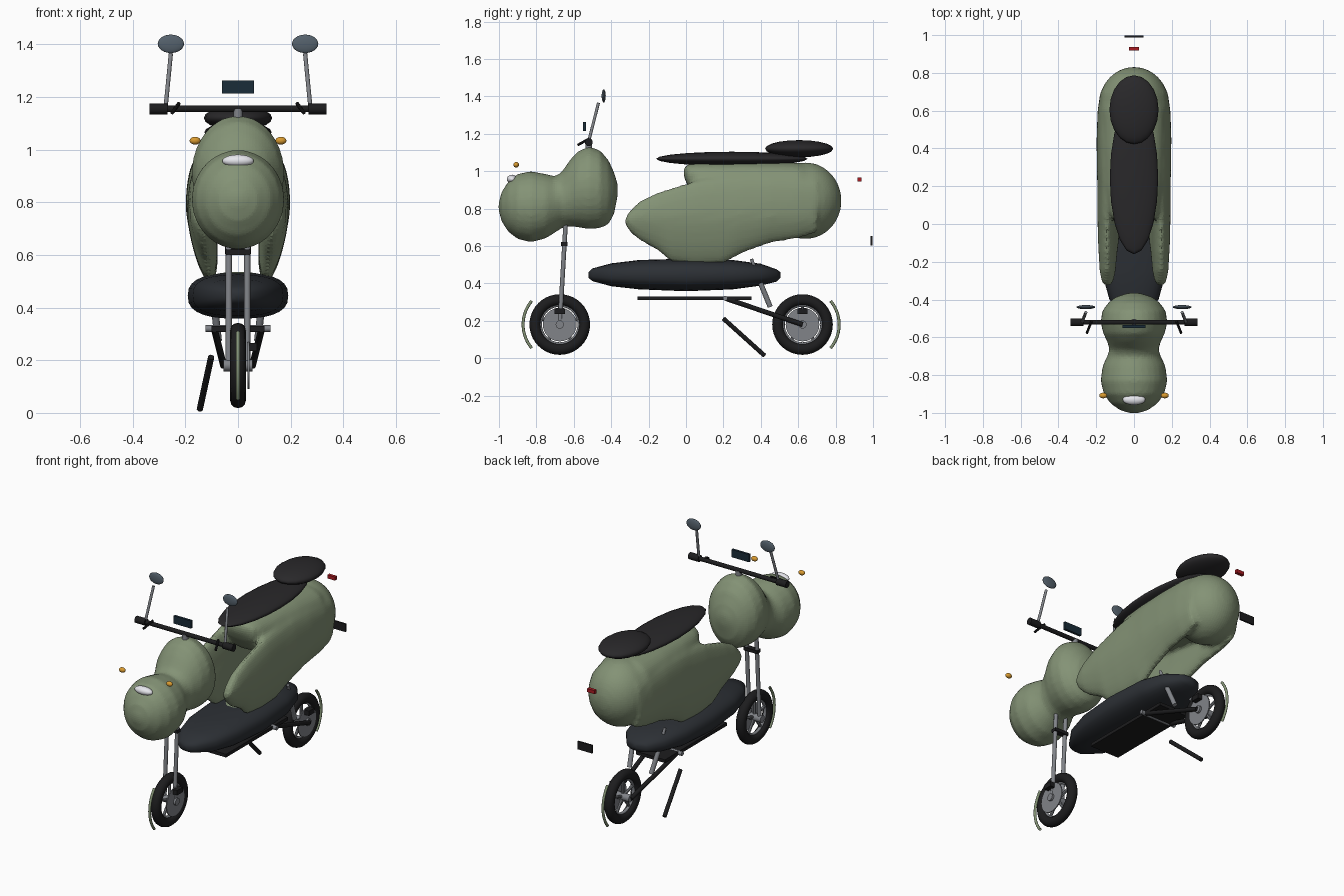
import bpy, math
from mathutils import Vector
from math import sin, cos, pi

if "Cube" in bpy.data.objects:
    bpy.data.objects.remove(bpy.data.objects["Cube"])


def mat(name, r, g, b):
    m = bpy.data.materials.new(name)
    m.diffuse_color = (r, g, b, 1)
    m.use_nodes = True
    m.node_tree.nodes["Principled BSDF"].inputs["Base Color"].default_value = m.diffuse_color
    return m


GREEN = mat("sage_paint", .23, .29, .18)
BLACK = mat("black", .012, .012, .013)
SEAT = mat("seat_vinyl", .022, .021, .023)
BOARD = mat("board_grey", .025, .029, .035)
STEEL = mat("steel", .22, .23, .25)
GLASS = mat("mirror_glass", .09, .12, .15)
SCREEN = mat("screen", .01, .025, .04)
WHITE = mat("lamp_white", .8, .8, .85)
AMBER = mat("amber", .7, .33, .03)
RED = mat("red", .4, .01, .015)


def finish(o, name, m, angle=35):
    o.name = name
    o.data.materials.clear()
    o.data.materials.append(m)
    bpy.ops.object.select_all(action='DESELECT')
    o.select_set(True)
    bpy.context.view_layer.objects.active = o
    bpy.ops.object.shade_smooth_by_angle(angle=math.radians(angle))
    return o


def box(name, loc, size, m):
    bpy.ops.mesh.primitive_cube_add(size=1, location=loc)
    o = bpy.context.object
    o.scale = size
    return finish(o, name, m)


def blob(name, loc, r, m, seg=24, rings=12):
    bpy.ops.mesh.primitive_uv_sphere_add(segments=seg, ring_count=rings, radius=1, location=loc)
    o = bpy.context.object
    o.scale = r
    return finish(o, name, m)


def rod(name, a, b, r, m, seg=16):
    a, b = Vector(a), Vector(b)
    d = b - a
    bpy.ops.mesh.primitive_cylinder_add(vertices=seg, radius=r, depth=d.length, location=(a + b) / 2)
    o = bpy.context.object
    o.rotation_euler = d.to_track_quat('Z', 'Y').to_euler()
    return finish(o, name, m)


def torus(name, y, R, r, m):
    bpy.ops.mesh.primitive_torus_add(major_segments=40, minor_segments=12, major_radius=R,
                                     minor_radius=r, location=(0, y, .18), rotation=(0, pi / 2, 0))
    return finish(bpy.context.object, name, m)


def loft(name, rows, m, xc=0, power=2.0, lean=0, n=28):
    """Skin rows of (y, top, bottom, half width) with rounded cross-sections."""
    vs, fs = [], []
    e = 2 / power
    for y, t, b, w in rows:
        for i in range(n):
            a = 2 * pi * i / n
            c, s = cos(a), sin(a)
            z = (t + b) / 2 + (t - b) / 2 * math.copysign(abs(s) ** e, s)
            shift = lean * min(0, z - .75) * (1 if xc > 0 else -1)
            vs.append((xc + shift + w * math.copysign(abs(c) ** e, c), y, z))
    for k in range(len(rows) - 1):
        for i in range(n):
            j = (i + 1) % n
            fs.append((k * n + i, k * n + j, k * n + n + j, k * n + n + i))
    fs.append(tuple(range(n))[::-1])
    fs.append(tuple(range((len(rows) - 1) * n, len(rows) * n)))
    me = bpy.data.meshes.new(name)
    me.from_pydata(vs, [], fs)
    o = bpy.data.objects.new(name, me)
    bpy.context.collection.objects.link(o)
    return finish(o, name, m, 60)


def fuse(parts, name, voxel, smooth):
    bpy.ops.object.select_all(action='DESELECT')
    for p in parts:
        p.select_set(True)
    bpy.context.view_layer.objects.active = parts[0]
    bpy.ops.object.join()
    o = parts[0]
    o.modifiers.clear()
    o.modifiers.new("fuse", 'REMESH').voxel_size = voxel
    sm = o.modifiers.new("soften", 'SMOOTH')
    sm.factor, sm.iterations = .5, smooth
    finish(o, name, GREEN, 80)


# front cowl: headlight pod blending into the steering column shell
cowl = loft("cowl", [(-1.002, .83, .79, .02), (-.985, .89, .73, .075), (-.95, .945, .675, .125),
                     (-.9, .985, .637, .16), (-.83, 1.0, .62, .177), (-.75, .985, .64, .166),
                     (-.7, .972, .672, .142), (-.665, .995, .695, .13), (-.62, 1.06, .705, .143),
                     (-.58, 1.105, .7, .163), (-.52, 1.132, .69, .177), (-.46, 1.112, .695, .168),
                     (-.415, 1.06, .715, .135), (-.385, .995, .77, .095), (-.365, .93, .87, .03)], GREEN)
fuse([cowl], "front_cowl", .012, 6)

# rear body: two side panels, seat core and round tail fused together
panel = [(-.325, .75, .715, .015), (-.305, .785, .68, .03), (-.25, .84, .63, .04), (-.15, .888, .575, .046),
         (-.08, .91, .515, .05), (.05, .95, .495, .052), (.2, .97, .505, .052), (.3, .98, .56, .054),
         (.45, .98, .615, .055), (.6, .97, .64, .05), (.7, .95, .67, .035)]
core = [(-.012, 1.02, .97, .05), (.01, 1.035, .92, .1), (.06, 1.045, .84, .13), (.2, 1.048, .78, .155),
        (.4, 1.05, .75, .17), (.6, 1.045, .72, .175), (.7, 1.02, .72, .15)]
parts = [loft("panel", panel, GREEN, xc=s * .143, lean=.15) for s in (1, -1)]
parts.append(loft("core", core, GREEN, power=2.5))
tail = blob("tail", (0, .638, .842), (.184, .194, .205), GREEN, 32, 20)
parts.append(tail)
fuse(parts, "rear_body", .014, 6)
blob("body_base", (0, .03, .5), (.13, .19, .036), GREEN)

# footboard and belly plate
loft("footboard", [(-.522, .46, .43, .015), (-.5, .48, .412, .06), (-.4, .507, .385, .13),
                   (-.25, .525, .368, .172), (0, .532, .358, .191), (.25, .525, .368, .178),
                   (.4, .505, .388, .135), (.485, .475, .41, .07), (.505, .46, .43, .015)], BOARD, power=2.6)
box("belly_plate", (0, .045, .32), (.2, .61, .02), BLACK)

# seats
blob("seat", (0, .245, 1.066), (.128, .405, .038), SEAT, 20, 10)
blob("passenger_seat", (0, .605, 1.12), (.13, .182, .046), SEAT, 20, 10)

# wheels with disc, caliper and splash guard
for tag, y, side in (("front", -.675, -1), ("rear", .623, 1)):
    torus(tag + "_tyre", y, .132, .03, BLACK)
    torus(tag + "_rim", y, .105, .01, STEEL)
    rod(tag + "_hub", (-.055, y, .18), (.055, y, .18), .022, STEEL)
    for i in range(5):
        a = 2 * pi * i / 5 + pi / 2
        rod(tag + "_spoke", (0, y, .18), (0, y + .108 * cos(a), .18 + .108 * sin(a)), .009, STEEL, 8)
    rod(tag + "_brake_disc", (.037, y, .18), (.043, y, .18), .09, STEEL, 32)
    box(tag + "_caliper", (.055, y, .25), (.035, .055, .03), BLACK)
    cu = bpy.data.curves.new(tag + "_guard", 'CURVE')
    cu.dimensions = '3D'
    cu.bevel_depth = .008
    sp = cu.splines.new('POLY')
    sp.points.add(14)
    for i, p in enumerate(sp.points):
        a = (i / 14 - .5) * 1.4
        p.co = (0, y + side * .196 * cos(a), .18 + .196 * sin(a), 1)
    o = bpy.data.objects.new(tag + "_guard", cu)
    bpy.context.collection.objects.link(o)
    cu.materials.append(GREEN)

# parts mirrored left and right
for s in (1, -1):
    rod("fork_leg", (s * .035, -.675, .18), (s * .035, -.64, .78), .012, STEEL)
    rod("swingarm", (s * .09, .21, .32), (s * .055, .623, .18), .013, BLACK)
    rod("shock_body", (s * .09, .395, .41), (s * .075, .45, .275), .014, STEEL)
    rod("shock_rod", (s * .1, .35, .53), (s * .09, .395, .41), .009, STEEL)
    rod("grip", (s * .268, -.52, 1.155), (s * .337, -.52, 1.155), .021, BLACK)
    rod("brake_lever", (s * .225, -.515, 1.175), (s * .25, -.578, 1.14), .007, BLACK, 10)
    rod("mirror_stem", (s * .275, -.52, 1.16), (s * .255, -.468, 1.365), .008, STEEL)
    blob("mirror", (s * .255, -.44, 1.402), (.05, .011, .035), GLASS)
    blob("indicator", (s * .163, -.908, 1.034), (.021, .015, .015), AMBER, 16, 8)

# steering and chassis bits
box("fork_clamp", (0, -.65, .61), (.095, .035, .02), BLACK)
rod("handlebar", (-.3, -.52, 1.155), (.3, -.52, 1.155), .013, BLACK)
rod("stem", (0, -.52, 1.08), (0, -.52, 1.155), .018, STEEL)
rod("swingarm_pivot", (-.123, .21, .32), (.123, .21, .32), .013, STEEL)
rod("kickstand", (-.102, .2, .212), (-.145, .42, .014), .012, BLACK)

# dash screen, lamps and plate
box("dash_screen", (0, -.542, 1.238), (.12, .015, .048), SCREEN)
blob("headlight", (0, -.93, .957), (.06, .028, .024), WHITE)
box("tail_light", (0, .928, .955), (.052, .02, .022), RED)
box("number_plate", (0, .992, .628), (.1, .01, .05), BLACK)
